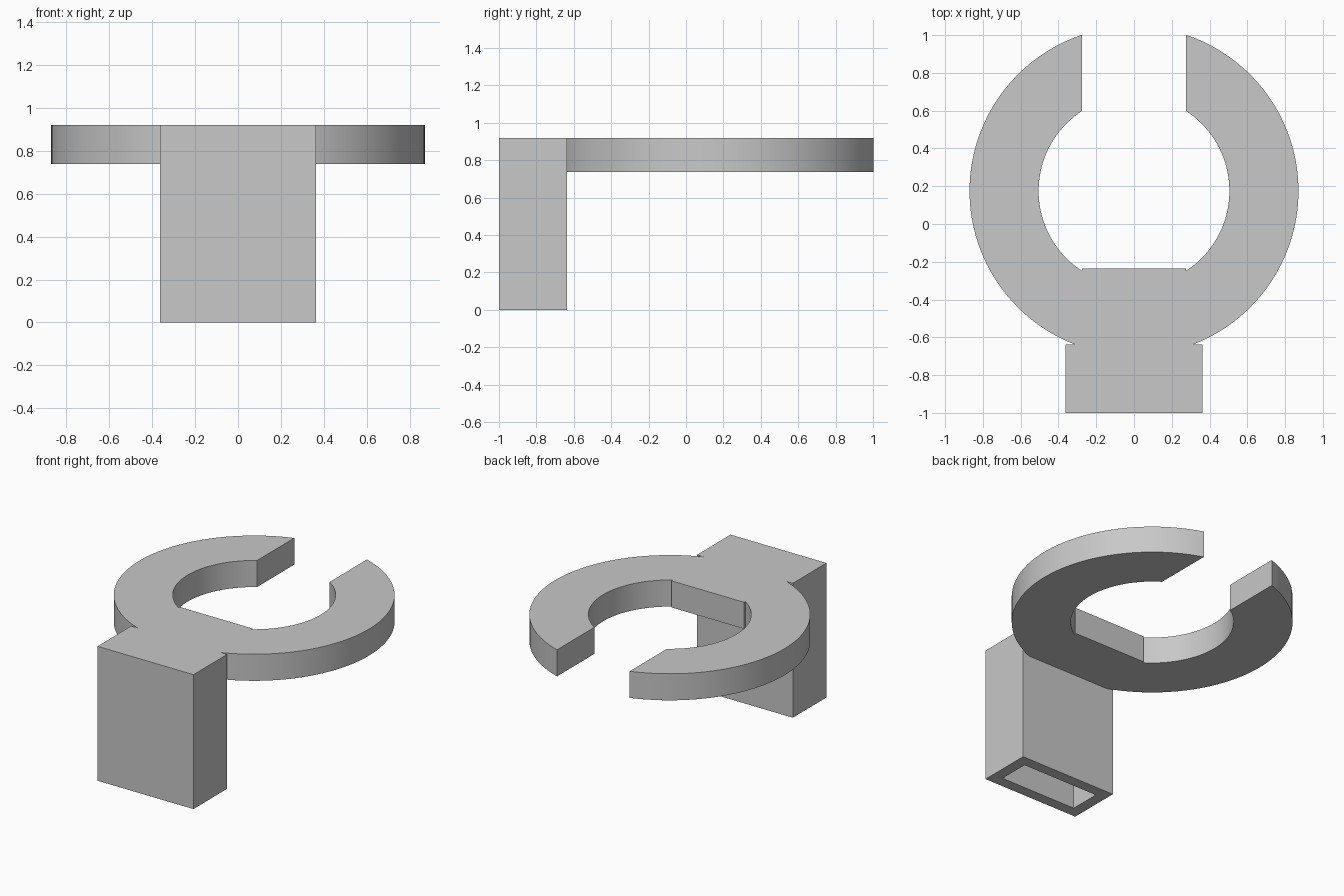
import bpy
import bmesh
from math import asin, cos, sin, pi, radians
from mathutils import Vector

cube = bpy.data.objects.get("Cube")
if cube:
    bpy.data.objects.remove(cube, do_unlink=True)

# Main dimensions
CENTRE_Y = 0.175
OUTER, INNER = 0.871, 0.505
GAP = 0.275                      # half width of the opening
TOP, PLATE_BOTTOM = 0.92, 0.738
BLOCK_X, FRONT, BACK = 0.363, -1.0, -0.637
WALL = 0.075

grey = bpy.data.materials.new("plain grey")
grey.use_nodes = True
colour = (0.58, 0.58, 0.58, 1)
grey.diffuse_color = colour
grey.node_tree.nodes["Principled BSDF"].inputs["Base Color"].default_value = colour


def prism(name, outline, low, high):
    """Extrude a closed xy outline between two heights."""
    bm = bmesh.new()
    base = bm.faces.new([bm.verts.new((x, y, low)) for x, y in outline])
    up = bmesh.ops.extrude_face_region(bm, geom=[base])["geom"]
    bmesh.ops.translate(bm, vec=Vector((0, 0, high - low)),
                        verts=[v for v in up if isinstance(v, bmesh.types.BMVert)])
    bmesh.ops.recalc_face_normals(bm, faces=bm.faces)
    mesh = bpy.data.meshes.new(name)
    bm.to_mesh(mesh)
    bm.free()
    mesh.materials.append(grey)
    obj = bpy.data.objects.new(name, mesh)
    bpy.context.collection.objects.link(obj)
    return obj


def rectangle(x, y0, y1):
    return [(-x, y0), (x, y0), (x, y1), (-x, y1)]


def arc(radius, start, end, steps):
    return [(radius * cos(a), CENTRE_Y + radius * sin(a))
            for a in (start + (end - start) * i / steps for i in range(steps + 1))]


def combine(target, tool, operation):
    mod = target.modifiers.new(operation.lower(), "BOOLEAN")
    mod.operation = operation
    mod.solver = "EXACT"
    mod.object = tool
    bpy.context.view_layer.objects.active = target
    bpy.ops.object.modifier_apply(modifier=mod.name)
    bpy.data.objects.remove(tool, do_unlink=True)


# Open ring with a flat pad facing the opening
out_a = pi / 2 - asin(GAP / OUTER)
in_a = pi / 2 - asin(GAP / INNER)
flat_y = -0.235
outline = arc(OUTER, out_a, -pi - out_a, 96)
outline += arc(INNER, pi - in_a, pi + in_a, 40)
outline += [(-GAP, flat_y), (GAP, flat_y)]
outline += arc(INNER, -in_a, in_a, 40)
ring = prism("open_ring", outline, PLATE_BOTTOM, TOP)

# Upright block joined to the ring, with a socket open at the bottom
holder = prism("ring_holder", rectangle(BLOCK_X, FRONT, BACK), 0, TOP)
combine(holder, ring, "UNION")
socket = prism("socket_cutter",
               rectangle(BLOCK_X - WALL, FRONT + WALL, BACK - WALL), -0.1, PLATE_BOTTOM)
combine(holder, socket, "DIFFERENCE")

# Smooth curved walls, sharp corners
bpy.ops.object.select_all(action="DESELECT")
holder.select_set(True)
bpy.context.view_layer.objects.active = holder
bpy.ops.object.shade_smooth_by_angle(angle=radians(20))
